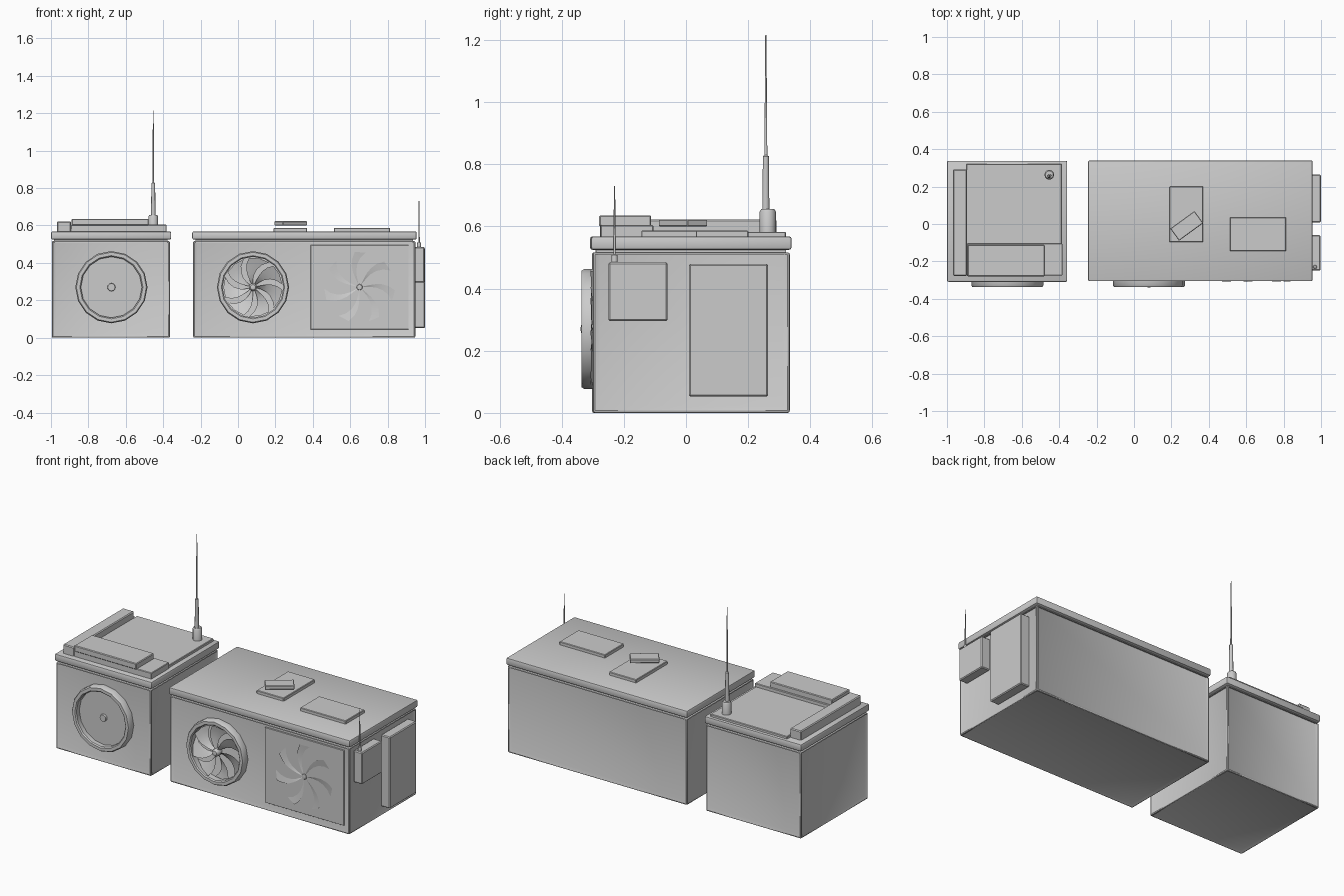
import bpy, bmesh, math
from mathutils import Matrix

if "Cube" in bpy.data.objects:
    bpy.data.objects.remove(bpy.data.objects["Cube"])


def finish(name, bm, smooth=False):
    bmesh.ops.recalc_face_normals(bm, faces=bm.faces)
    me = bpy.data.meshes.new(name)
    bm.to_mesh(me)
    bm.free()
    ob = bpy.data.objects.new(name, me)
    bpy.context.collection.objects.link(ob)
    if smooth:
        bpy.context.view_layer.objects.active = ob
        ob.select_set(True)
        bpy.ops.object.shade_smooth_by_angle(angle=math.radians(40))
        ob.select_set(False)
    return ob


def box_mesh(x, y, z, bevel, segments=1):
    bm = bmesh.new()
    size = [b - a for a, b in (x, y, z)]
    mid = [(a + b) / 2 for a, b in (x, y, z)]
    bmesh.ops.create_cube(bm, size=1, matrix=Matrix.Translation(mid) @ Matrix.Diagonal((*size, 1)))
    if bevel:
        bmesh.ops.bevel(bm, geom=bm.edges[:], offset=bevel, segments=segments, profile=0.5, affect='EDGES')
    return bm


def box(name, x, y, z, bevel=0.003, segments=1):
    return finish(name, box_mesh(x, y, z, bevel, segments), segments > 1)


def lathe(name, profile, sides, loc, face_front=False, closed=False):
    # profile of (radius, height) spun about z, optionally turned to face -y
    bm = bmesh.new()
    vs = [bm.verts.new((r, 0, h)) for r, h in profile]
    es = [bm.edges.new(p) for p in zip(vs, vs[1:])]
    if closed:
        es.append(bm.edges.new((vs[-1], vs[0])))
    bmesh.ops.spin(bm, geom=vs + es, axis=(0, 0, 1), cent=(0, 0, 0),
                   angle=math.tau, steps=sides)
    bmesh.ops.remove_doubles(bm, verts=bm.verts, dist=1e-5)
    ob = finish(name, bm, True)
    ob.location = loc
    if face_front:
        ob.rotation_euler.x = math.pi / 2
    return ob


def cabinet(name, x, y):
    # body with recessed panels on the sides and underside
    bm = box_mesh(x, y, (0, 0.517), 0.007, 2)
    panels = [f for f in bm.faces if f.calc_area() > 0.1 and f.normal.z < 0.5]
    bmesh.ops.inset_individual(bm, faces=panels, thickness=0.023, depth=-0.008)
    for v in bm.verts:
        if 0.47 < v.co.z < 0.5:
            v.co.z += 0.018
    finish(name + "_body", bm, True)
    box(name + "_neck", (x[0] + .012, x[1] - .012), (y[0] + .012, y[1] - .012), (0.51, 0.53), 0)
    box(name + "_lid", (x[0] - .005, x[1] + .007), (y[0] - .006, y[1] + .006), (0.525, 0.568), 0.008, 2)


def fan_ring(name, x):
    lathe(name, [(.193, 0), (.193, .033), (.187, .042), (.169, .042), (.163, .036), (.163, 0)],
          16, (x, -0.295, 0.27), True, True)


def fan_blades(name, x, y, radius, depth, count=7):
    # swept, pitched blades around the hub
    bm = bmesh.new()
    n = 5
    for k in range(count):
        rows = []
        for i in range(n + 1):
            t = i / n
            r = 0.015 + (radius - 0.015) * t
            a = math.tau * k / count - 0.45 * t * t
            half = 0.2 + 0.16 * t
            row = []
            for s in (-1, 0, 1):
                b = a + s * half
                row.append(bm.verts.new((r * math.cos(b), -s * depth / 2 * (0.5 + t / 2), r * math.sin(b))))
            rows.append(row)
        for p, q in zip(rows, rows[1:]):
            for j in (0, 1):
                bm.faces.new((p[j], p[j + 1], q[j + 1], q[j]))
    ob = finish(name, bm, True)
    ob.location = (x, y, 0.27)


cabinet("small_unit", (-0.995, -0.364), (-0.303, 0.332))
cabinet("large_unit", (-0.24, 0.948), (-0.300, 0.334))

# left fan: ring with plain disc and hub
fan_ring("small_unit_fan_ring", -0.677)
lathe("small_unit_fan_disc", [(0, .006), (.166, .006), (.166, 0)], 16, (-0.677, -0.297, 0.27), True)
lathe("small_unit_fan_hub", [(0, .012), (.02, .012), (.022, 0)], 12, (-0.677, -0.302, 0.27), True)

# middle fan: open ring with blades
fan_ring("middle_fan_ring", 0.08)
fan_blades("middle_fan_blades", 0.08, -0.315, 0.158, 0.03)
lathe("middle_fan_hub", [(0, .045), (.014, .042), (.022, .03), (.022, 0)], 12, (0.08, -0.295, 0.27), True)

# right fan: cover panel with blades just breaking the surface
box("fan_cover_panel", (0.388, 0.912), (-0.3, -0.285), (0.045, 0.495), 0.001)
fan_blades("right_fan_blades", 0.65, -0.299, 0.19, 0.016)
lathe("right_fan_hub", [(0, .012), (.014, .01), (.02, 0)], 12, (0.65, -0.294, 0.27), True)

# stacked plates on the small lid
box("lid_plate", (-0.895, -0.387), (-0.275, 0.322), (0.56, 0.583))
box("lid_side_bar", (-0.967, -0.893), (-0.277, 0.292), (0.56, 0.622), 0.005)
box("lid_front_step", (-0.893, -0.382), (-0.275, -0.105), (0.56, 0.604))
box("lid_front_bar", (-0.89, -0.478), (-0.28, -0.112), (0.6, 0.636), 0.004)

# plates on the large lid
box("roof_plate_long", (0.19, 0.37), (-0.097, 0.201), (0.56, 0.587))
box("roof_plate_wide", (0.512, 0.814), (-0.144, 0.036), (0.56, 0.587))
block = box("roof_block", (-0.08, 0.08), (-0.04, 0.04), (0.6, 0.623))
block.location = (0.282, -0.01, 0)
block.rotation_euler.z = math.radians(36)

# boxes on the right end
box("side_box_tall", (0.94, 1.0), (0.009, 0.264), (0.052, 0.48), 0.005)
box("side_box_small", (0.94, 0.997), (-0.249, -0.06), (0.295, 0.485), 0.005)

# antennas
lathe("tall_antenna_base", [(0, .57), (.026, .57), (.026, .648), (.021, .656), (0, .656)], 12, (-0.453, 0.263, 0))
lathe("tall_antenna_rod", [(0, .65), (.012, .65), (.01, .826), (.005, .83), (.002, 1.216), (0, 1.216)], 10,
      (-0.453, 0.257, 0))
lathe("short_antenna", [(0, .48), (.011, .48), (.01, .508), (.004, .51), (.002, .73), (0, .73)], 10,
      (0.968, -0.23, 0))
